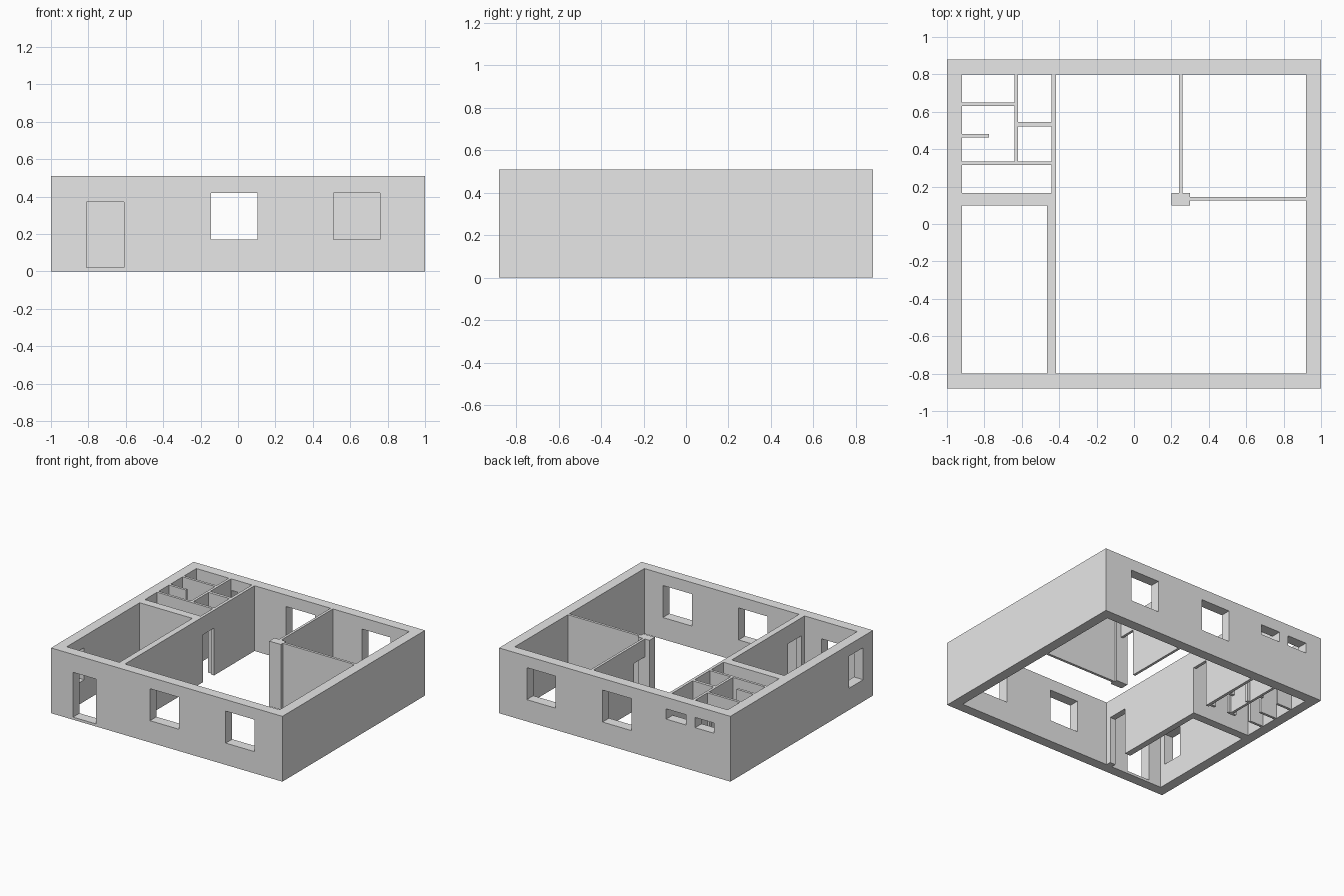
import bpy, bmesh
from mathutils import Matrix, Vector

cube = bpy.data.objects.get("Cube")
if cube:
    bpy.data.objects.remove(cube, do_unlink=True)

# One plaster grey for the whole building
grey = bpy.data.materials.new("plaster_grey")
grey.use_nodes = True
grey.diffuse_color = (0.8, 0.8, 0.8, 1)
grey.node_tree.nodes["Principled BSDF"].inputs["Base Color"].default_value = (0.8, 0.8, 0.8, 1)

H = 0.51                    # wall height
DOOR = (-0.1, 0.37)         # door opening, down through the floor line
WINDOW = (0.17, 0.42)
VENT = (0.34, 0.42)
FULL = (-0.1, H + 0.1)


def boxes(name, specs):
    """One object made of boxes, each given as x, y and z ranges."""
    bm = bmesh.new()
    for spec in specs:
        size = Vector([b - a for a, b in spec])
        mid = Vector([(a + b) / 2 for a, b in spec])
        bmesh.ops.create_cube(bm, size=1, matrix=Matrix.Translation(mid) @ Matrix.Diagonal(size).to_4x4())
    mesh = bpy.data.meshes.new(name)
    bm.to_mesh(mesh)
    bm.free()
    mesh.materials.append(grey)
    obj = bpy.data.objects.new(name, mesh)
    bpy.context.scene.collection.objects.link(obj)
    return obj


def cut(obj, specs):
    """Cut box openings out of an object and discard the cutter."""
    cutter = boxes("opening_cutter", specs)
    cutter.hide_render = True
    mod = obj.modifiers.new("openings", "BOOLEAN")
    mod.operation = "DIFFERENCE"
    mod.solver = "EXACT"
    mod.object = cutter
    graph = bpy.context.evaluated_depsgraph_get()
    mesh = bpy.data.meshes.new_from_object(obj.evaluated_get(graph))
    obj.modifiers.clear()
    obj.data = mesh
    bpy.data.objects.remove(cutter, do_unlink=True)


def wall(name, x, y, doors=()):
    """Full-height wall; doors are ranges along its longer side."""
    obj = boxes(name, [(x, y, (0, H))])
    along_x = x[1] - x[0] > y[1] - y[0]
    if doors:
        wide = lambda r: (r[0] - 0.05, r[1] + 0.05)
        cut(obj, [(d, wide(y), DOOR) if along_x else (wide(x), d, DOOR) for d in doors])


# Outer walls: hollow shell, then doors and windows
outer = boxes("outer_walls", [((-1, 1), (-0.88, 0.88), (0, H))])
cut(outer, [((-0.92, 0.92), (-0.8, 0.8), FULL)])
front, back = (-0.95, -0.75), (0.75, 0.95)
openings = [((-0.81, -0.61), front, (0.02, 0.37)),
            ((-1.05, -0.87), (-0.76, -0.585), WINDOW),
            ((-0.615, -0.445), back, VENT),
            ((-0.86, -0.695), back, VENT)]
for side in (front, back):
    for span in ((-0.145, 0.105), (0.51, 0.76)):
        openings.append((span, side, WINDOW))
cut(outer, openings)

# Long partition, thick at the front and thin at the back
wall("hall_partition", (-0.465, -0.417), (-0.8, 0.165), [(-0.76, -0.595)])
wall("corridor_partition", (-0.44, -0.417), (0.165, 0.8), [(0.16, 0.30)])
wall("corridor_wall", (-0.92, -0.44), (0.1, 0.165))

# Washroom partitions
wall("washroom_front_wall", (-0.92, -0.44), (0.315, 0.335), [(-0.80, -0.67), (-0.60, -0.48)])
wall("washroom_divider", (-0.64, -0.62), (0.335, 0.8))
wall("left_stall_wall", (-0.92, -0.64), (0.63, 0.65), [(-0.79, -0.66)])
wall("right_stall_wall", (-0.62, -0.44), (0.522, 0.545), [(-0.60, -0.48)])
wall("stall_screen", (-0.92, -0.775), (0.462, 0.482))

# Back corner room with its column
wall("corner_column", (0.2, 0.3), (0.1, 0.165))
wall("corner_room_side_wall", (0.24, 0.26), (0.165, 0.8), [(0.16, 0.30)])
wall("corner_room_front_wall", (0.3, 0.92), (0.125, 0.145))
